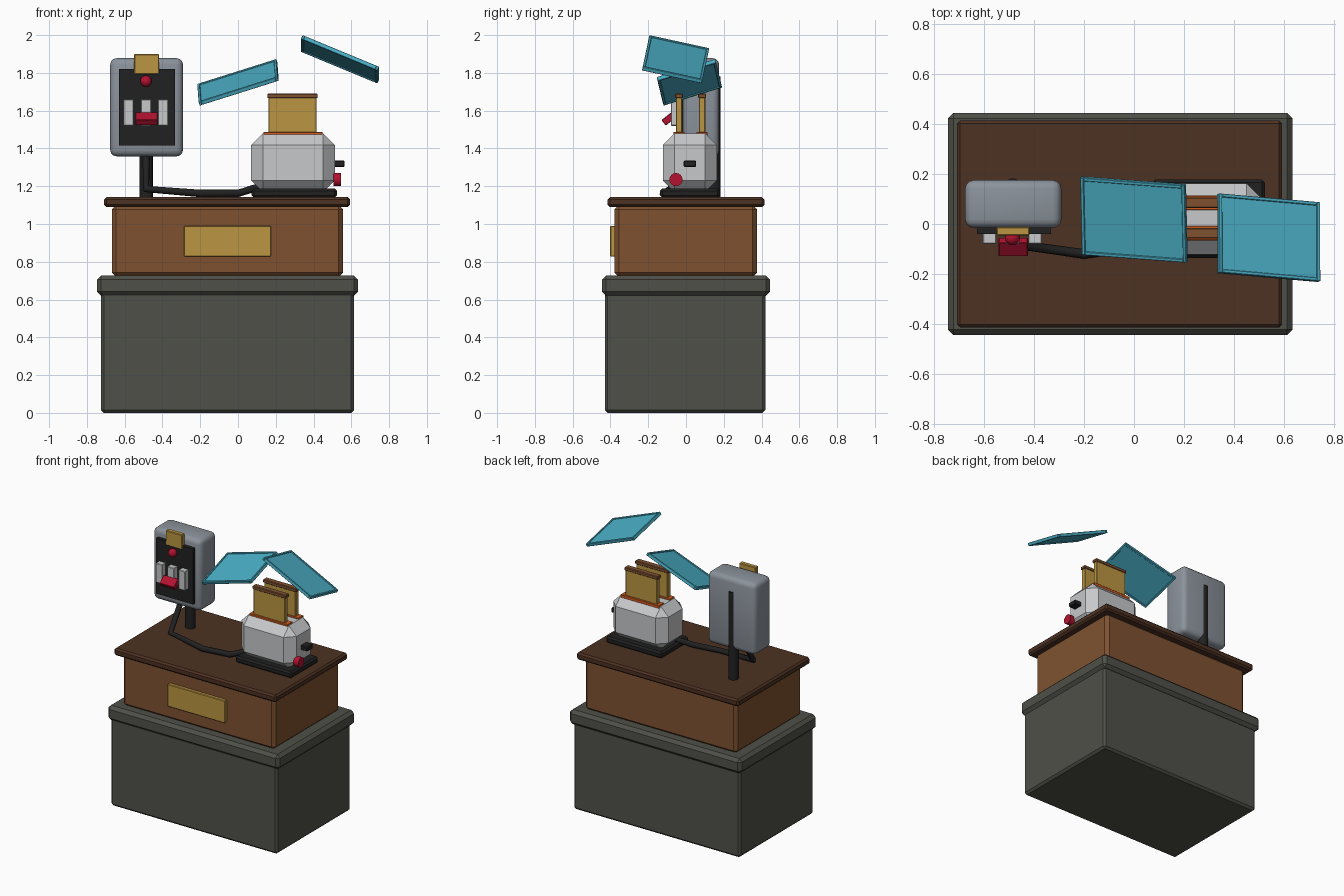
import bpy, bmesh, math
from mathutils import Matrix, Vector

if "Cube" in bpy.data.objects:
    bpy.data.objects.remove(bpy.data.objects["Cube"], do_unlink=True)


def material(name, r, g, b):
    m = bpy.data.materials.new(name)
    m.use_nodes = True
    m.diffuse_color = (r, g, b, 1)
    m.node_tree.nodes["Principled BSDF"].inputs["Base Color"].default_value = (r, g, b, 1)
    return m


STONE = material("dark stone", .08, .08, .067)
WOOD = material("brown wood", .21, .083, .03)
DARK_WOOD = material("dark wood", .075, .031, .016)
GOLD = material("brass gold", .5, .3, .055)
STEEL = material("grey steel", .26, .29, .33)
WHITE = material("pale enamel", .57, .58, .59)
BLACK = material("black plastic", .015, .015, .016)
RED = material("crimson", .45, .006, .03)
TEAL = material("teal glass", .07, .43, .57)
ORANGE = material("hot orange", .65, .11, .015)


def finish(name, bm, mat, smooth=False):
    mesh = bpy.data.meshes.new(name)
    bm.to_mesh(mesh)
    bm.free()
    ob = bpy.data.objects.new(name, mesh)
    bpy.context.collection.objects.link(ob)
    mesh.materials.append(mat)
    if smooth:
        bpy.ops.object.select_all(action="DESELECT")
        ob.select_set(True)
        bpy.context.view_layer.objects.active = ob
        bpy.ops.object.shade_smooth_by_angle(angle=math.radians(35))
    return ob


def box(name, mat, xs, ys, zs, bevel=0, segments=1, smooth=False):
    """Box spanning three (low, high) ranges, with bevelled edges."""
    spans = (xs, ys, zs)
    bm = bmesh.new()
    bmesh.ops.create_cube(bm, size=1)
    bmesh.ops.scale(bm, vec=[hi - lo for lo, hi in spans], verts=bm.verts)
    if bevel:
        bmesh.ops.bevel(bm, geom=bm.edges[:], offset=bevel, segments=segments,
                        profile=.5, affect="EDGES")
    ob = finish(name, bm, mat, smooth)
    ob.location = [(lo + hi) / 2 for lo, hi in spans]
    return ob


def cylinder(name, mat, center, radius, depth, axis="Z", sides=16):
    bm = bmesh.new()
    bmesh.ops.create_cone(bm, cap_ends=True, segments=sides, radius1=radius,
                          radius2=radius, depth=depth)
    ob = finish(name, bm, mat, True)
    ob.location = center
    if axis == "X":
        ob.rotation_euler.y = math.pi / 2
    return ob


# Stone plinth and wooden pedestal
box("plinth", STONE, (-.725, .614), (-.43, .42), (0, .64), .015)
box("plinth_cap", STONE, (-.746, .635), (-.445, .445), (.62, .727), .022)
box("pedestal", WOOD, (-.667, .555), (-.378, .375), (.72, 1.1), .022)
box("pedestal_top", DARK_WOOD, (-.709, .593), (-.415, .415), (1.09, 1.142), .012)
box("name_plate", GOLD, (-.286, .175), (-.402, -.37), (.827, .99), .004)

# Control cabinet on its post
box("cabinet", STEEL, (-.677, -.291), (-.016, .176), (1.358, 1.878), .035, 3, True)
box("cabinet_face", BLACK, (-.63, -.333), (-.04, 0), (1.416, 1.82))
box("cabinet_tag", GOLD, (-.55, -.418), (-.046, -.012), (1.793, 1.9), .004)
cylinder("cabinet_post", BLACK, (-.486, .148, 1.455), .035, .65)
for i, x in enumerate((-.58, -.486, -.396)):
    box(f"reel_{i + 1}", WHITE, (x - .027, x + .027), (-.08, -.035), (1.52, 1.66), .003)
lever = box("lever", RED, (-.542, -.425), (-.126, -.058), (1.538, 1.575), .003)
lever.rotation_euler.x = math.radians(38)

bm = bmesh.new()
bmesh.ops.create_uvsphere(bm, u_segments=16, v_segments=10, radius=.03)
finish("indicator_lamp", bm, RED, True).location = (-.487, -.055, 1.756)

# Cable from the cabinet to the toaster
curve = bpy.data.curves.new("cable", "CURVE")
curve.dimensions = "3D"
curve.bevel_depth = .02
curve.bevel_resolution = 2
curve.use_fill_caps = True
path = [(-.486, .04, 1.37), (-.486, -.08, 1.185), (-.2, -.12, 1.162),
        (.0, -.09, 1.162), (.12, -.03, 1.2)]
spline = curve.splines.new("POLY")
spline.points.add(len(path) - 1)
for point, co in zip(spline.points, path):
    point.co = (*co, 1)
cable = bpy.data.objects.new("cable", curve)
curve.materials.append(BLACK)
bpy.context.collection.objects.link(cable)

# Toaster body, base and controls
box("toaster_base", BLACK, (.072, .524), (-.137, .178), (1.14, 1.188), .012)
box("toaster_body", WHITE, (.07, .513), (-.122, .163), (1.168, 1.48), .062)
box("toaster_slider", BLACK, (.49, .565), (-.012, .053), (1.303, 1.335), .003)
cylinder("toaster_knob", RED, (.525, -.053, 1.235), .035, .04, "X")

# Two toast slices in glowing slots
for side, y in (("front", -.037), ("back", .085)):
    box(f"{side}_slot", ORANGE, (.135, .447), (y - .029, y + .029), (1.465, 1.488), .003)
    box(f"{side}_toast", GOLD, (.162, .415), (y - .017, y + .017), (1.44, 1.675), .003)
    box(f"{side}_crust", WOOD, (.155, .422), (y - .021, y + .021), (1.666, 1.69), .004)


# Tilted glass panes with a raised rim
def pane(name, center, u, v):
    u = Vector(u).normalized()
    n = u.cross(Vector(v)).normalized()
    place = Matrix((u, n.cross(u), n)).transposed().to_4x4()
    place.translation = center
    a, b, rim, t = .22, .162, .014, .011
    parts = [box(f"{name}_glass", TEAL, (-a + .002, a - .002), (-b + .002, b - .002), (-.005, .005))]
    for s in (-1, 1):
        x, y = s * (a - rim / 2), s * (b - rim / 2)
        end = "right" if s < 0 else "left"
        edge = "front" if s < 0 else "back"
        parts.append(box(f"{name}_{end}_rim", TEAL, (x - rim / 2, x + rim / 2), (-b, b), (-t, t), .002))
        parts.append(box(f"{name}_{edge}_rim", TEAL, (-a + rim, a - rim),
                         (y - rim / 2, y + rim / 2), (-t, t), .002))
    for ob in parts:
        ob.matrix_world = place @ Matrix.Translation(ob.location)


pane("right_pane", (0, .018, 1.75), (.428, -.032, .135), (0, .316, .1))
pane("left_pane", (.54, -.055, 1.872), (.41, -.036, -.17), (0, .32, -.07))
